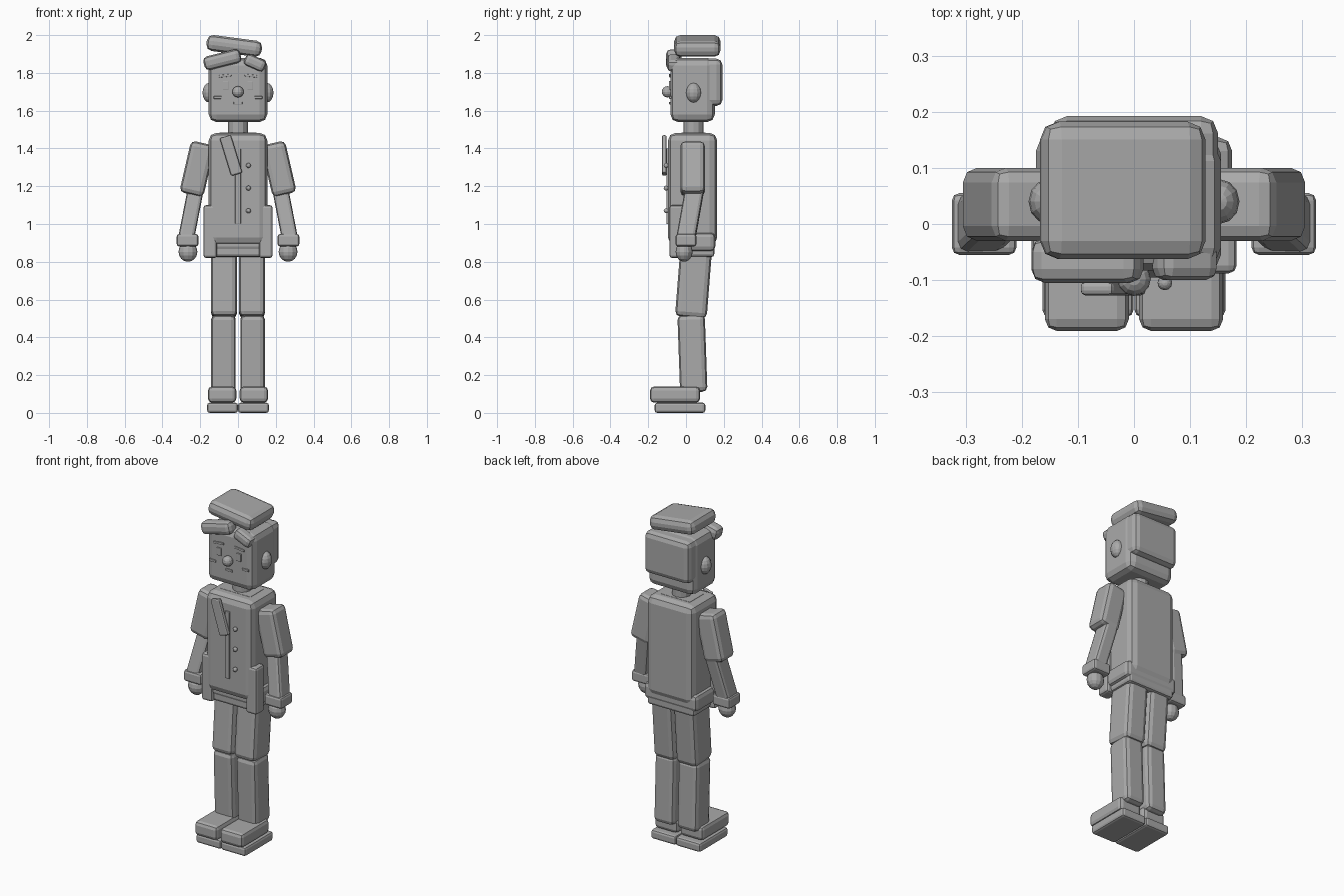
import bpy
from math import radians
from mathutils import Vector

default_cube = bpy.data.objects.get("Cube")
if default_cube:
    bpy.data.objects.remove(default_cube, do_unlink=True)

grey = bpy.data.materials.new("plain_grey")
grey.use_nodes = True
grey.diffuse_color = (.4, .4, .4, 1)
shader = grey.node_tree.nodes["Principled BSDF"]
shader.inputs["Base Color"].default_value = grey.diffuse_color


def finish(name):
    part = bpy.context.object
    part.name = name
    part.data.materials.append(grey)
    return part


def block(name, centre, size, roundness=.2, lean=0, pitch=0):
    """Rounded block, leaning sideways and pitching forward by degrees."""
    bpy.ops.mesh.primitive_cube_add(size=1, location=centre)
    part = finish(name)
    for vertex in part.data.vertices:
        vertex.co = vertex.co * Vector(size)
    part.rotation_euler = (radians(pitch), radians(lean), 0)
    rounding = part.modifiers.new("rounded_edges", 'BEVEL')
    rounding.width = min(roundness * min(size), .04)
    rounding.segments = 2


def ball(name, centre, radii):
    """Faceted ball stretched to the given radii."""
    bpy.ops.mesh.primitive_uv_sphere_add(segments=12, ring_count=8, location=centre)
    part = finish(name)
    part.scale = radii


# Shared depths: middle of the body, face surface and jacket front
middle = .04
face = -.083
chest = -.095

# Head, neck and hair
block("head", centre=(0, .035, 1.71), size=(.31, .235, .34))
block("back_hair", centre=(0, .115, 1.75), size=(.3, .155, .25))
block("top_hair", centre=(-.02, .06, 1.943), size=(.295, .245, .085),
      roundness=.38, lean=7.5)
block("right_fringe", centre=(-.083, -.065, 1.87), size=(.2, .08, .075),
      roundness=.33, lean=-14)
block("left_fringe", centre=(.09, -.065, 1.853), size=(.115, .07, .065),
      roundness=.33, lean=24)
bpy.ops.mesh.primitive_cylinder_add(vertices=12, radius=.053, depth=.12,
                                    location=(0, middle, 1.51))
finish("neck")

# Single face features
ball("nose", centre=(0, face - .015, 1.7), radii=(.03, .03, .03))
block("mouth", centre=(0, face, 1.64), size=(.045, .012, .014))

# Jacket
block("torso", centre=(0, .035, 1.185), size=(.31, .26, .595))
block("collar", centre=(0, middle, 1.475), size=(.2, .13, .02))
block("jacket_hem", centre=(0, middle, .905), size=(.35, .23, .1), roundness=.25)
block("hips", centre=(0, middle, .865), size=(.31, .22, .08))
block("placket", centre=(0, chest, 1.2), size=(.03, .018, .4))
block("lapel", centre=(-.037, chest - .02, 1.363), size=(.062, .024, .21),
      roundness=.35, lean=-17)
for button, height in enumerate((1.07, 1.19, 1.31)):
    ball(f"button_{button}", centre=(.055, chest - .01, height),
         radii=(.013, .013, .013))

# Mirrored parts
for label, side in (("left", 1), ("right", -1)):
    # Ears and face details
    ball(f"{label}_ear", centre=(side * .152, middle, 1.695), radii=(.036, .04, .052))
    block(f"{label}_eye", centre=(side * .065, face, 1.735), size=(.03, .014, .046))
    block(f"{label}_brow", centre=(side * .068, face, 1.785),
          size=(.065, .012, .013), lean=side * 6)
    block(f"{label}_cheek", centre=(side * .108, face, 1.67), size=(.042, .012, .014))

    # Pocket and arm
    block(f"{label}_pocket", centre=(side * .147, -.048, .96), size=(.072, .08, .28))
    block(f"{label}_sleeve", centre=(side * .216, .035, 1.292),
          size=(.13, .13, .28), lean=side * -13)
    block(f"{label}_forearm", centre=(side * .25, .022, 1.05),
          size=(.085, .1, .28), lean=side * -11, pitch=-10)
    block(f"{label}_cuff", centre=(side * .267, 0, .914), size=(.115, .11, .066))
    ball(f"{label}_hand", centre=(side * .265, -.01, .853), radii=(.05, .045, .053))

    # Leg and shoe
    block(f"{label}_thigh", centre=(side * .074, middle, .69),
          size=(.138, .168, .37), pitch=-4.5)
    block(f"{label}_shin", centre=(side * .077, .034, .315),
          size=(.13, .145, .41), pitch=2)
    block(f"{label}_shoe", centre=(side * .084, -.058, .097),
          size=(.15, .265, .085), roundness=.25)
    block(f"{label}_sole", centre=(side * .082, -.032, .027),
          size=(.163, .268, .054), roundness=.25)
